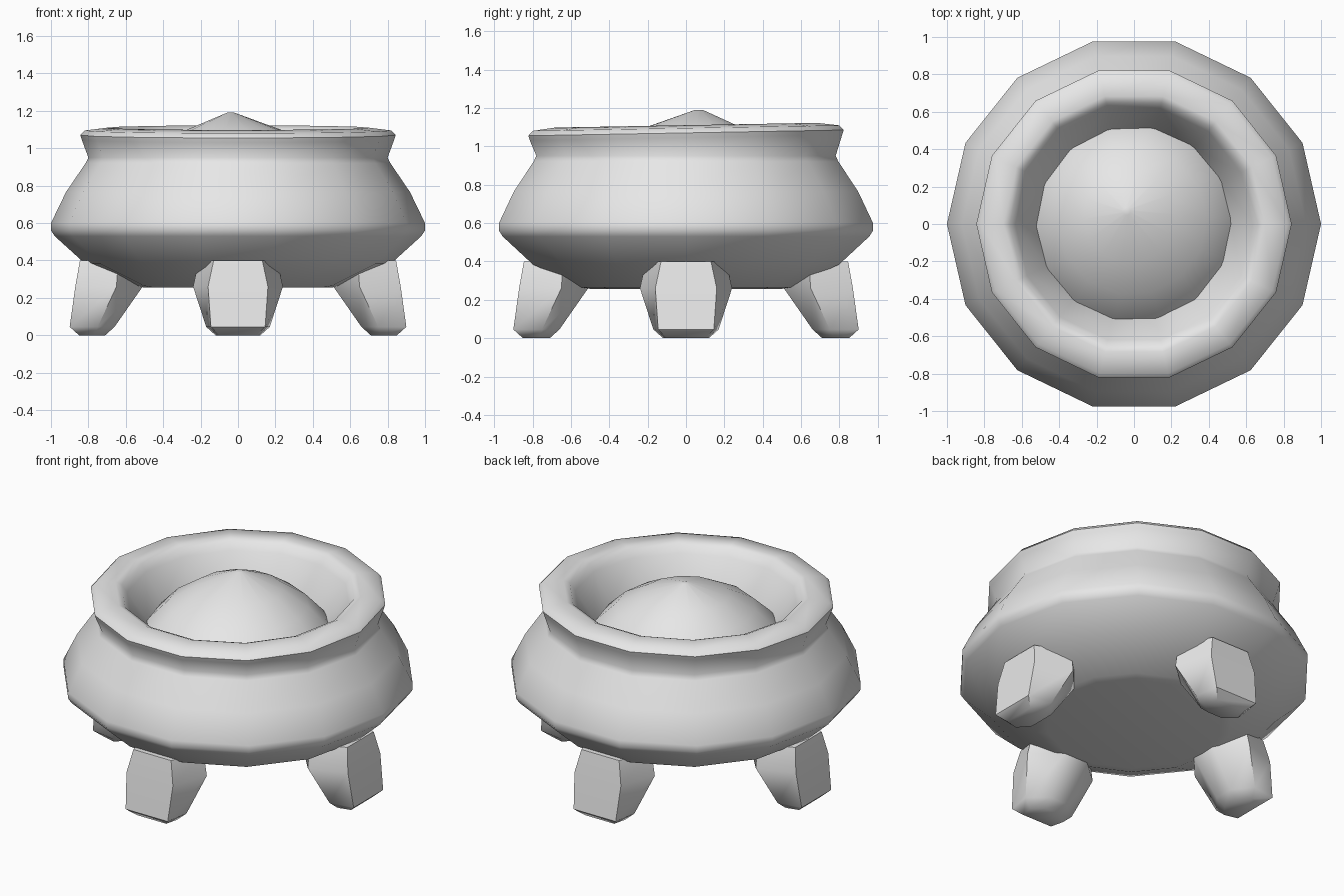
import bpy, bmesh, math

cube = bpy.data.objects.get("Cube")
if cube:
    bpy.data.objects.remove(cube, do_unlink=True)

SIDES = 14

stone = bpy.data.materials.new("plain grey")
stone.use_nodes = True
stone.diffuse_color = (0.8, 0.8, 0.8, 1)
stone.node_tree.nodes["Principled BSDF"].inputs["Base Color"].default_value = (0.8, 0.8, 0.8, 1)


def loft(name, rings, angle):
    """Skin a list of equal-length point rings and cap both ends."""
    bm = bmesh.new()
    loops = [[bm.verts.new(p) for p in ring] for ring in rings]
    n = len(loops[0])
    for a, b in zip(loops, loops[1:]):
        for i in range(n):
            j = (i + 1) % n
            bm.faces.new((a[i], a[j], b[j], b[i]))
    bm.faces.new(loops[0][::-1])
    bm.faces.new(loops[-1])
    bmesh.ops.recalc_face_normals(bm, faces=bm.faces)
    mesh = bpy.data.meshes.new(name)
    bm.to_mesh(mesh)
    bm.free()
    mesh.materials.append(stone)
    obj = bpy.data.objects.new(name, mesh)
    bpy.context.collection.objects.link(obj)
    bpy.ops.object.select_all(action="DESELECT")
    obj.select_set(True)
    bpy.context.view_layer.objects.active = obj
    bpy.ops.object.shade_smooth_by_angle(angle=math.radians(angle))
    return obj


def circle(r, z, cx=0, cy=0, turn=0, tilt=0):
    """Many-sided ring, optionally tilted up towards the back."""
    pts = []
    for i in range(SIDES):
        a = 2 * math.pi * i / SIDES + turn
        x, y = cx + r * math.cos(a), cy + r * math.sin(a)
        pts.append((x, y, z + tilt * y))
    return pts


# Bowl: belly, pinched neck, thick lip and inner wall
profile = [
    (0.50, 0.255), (0.56, 0.265), (0.82, 0.385), (0.98, 0.53), (1.0, 0.56),
    (1.0, 0.60), (0.92, 0.765), (0.815, 0.92), (0.80, 0.95), (0.835, 1.045),
    (0.843, 1.07), (0.82, 1.095), (0.70, 1.11), (0.665, 1.095),
    (0.635, 1.05), (0.52, 0.88), (0.50, 0.80),
]
loft("bowl", [circle(r, z, tilt=0.018 if z > 1 else 0) for r, z in profile], 50)

# Mounded contents with an off-centre peak
mound = [(0.56, 0.82), (0.51, 0.90), (0.40, 1.01), (0.25, 1.10), (0.02, 1.19)]
rings = []
for r, z in mound:
    lean = 1 - r / 0.56
    rings.append(circle(r, z, -0.04 * lean, 0.07 * lean, turn=0.05))
loft("mounded_contents", rings, 50)


# Feet: tapered, wider across the middle and narrow on the inside
def foot_ring(z, inner, middle, outer, inner_w, middle_w, outer_w):
    half = [(outer, outer_w), (middle, middle_w), (inner, inner_w)]
    pts = half + [(r, -w) for r, w in reversed(half)]
    return [(r, w, z) for r, w in pts]


foot_rings = [
    foot_ring(0.0, 0.71, 0.77, 0.85, 0.05, 0.12, 0.10),
    foot_ring(0.045, 0.66, 0.75, 0.90, 0.06, 0.17, 0.145),
    foot_ring(0.26, 0.51, 0.65, 0.87, 0.08, 0.24, 0.16),
    foot_ring(0.40, 0.50, 0.64, 0.845, 0.08, 0.21, 0.13),
]
for k, side in enumerate(("left", "back", "right", "front")):
    foot = loft(side + "_foot", foot_rings, 50)
    foot.rotation_euler.z = k * math.pi / 2
